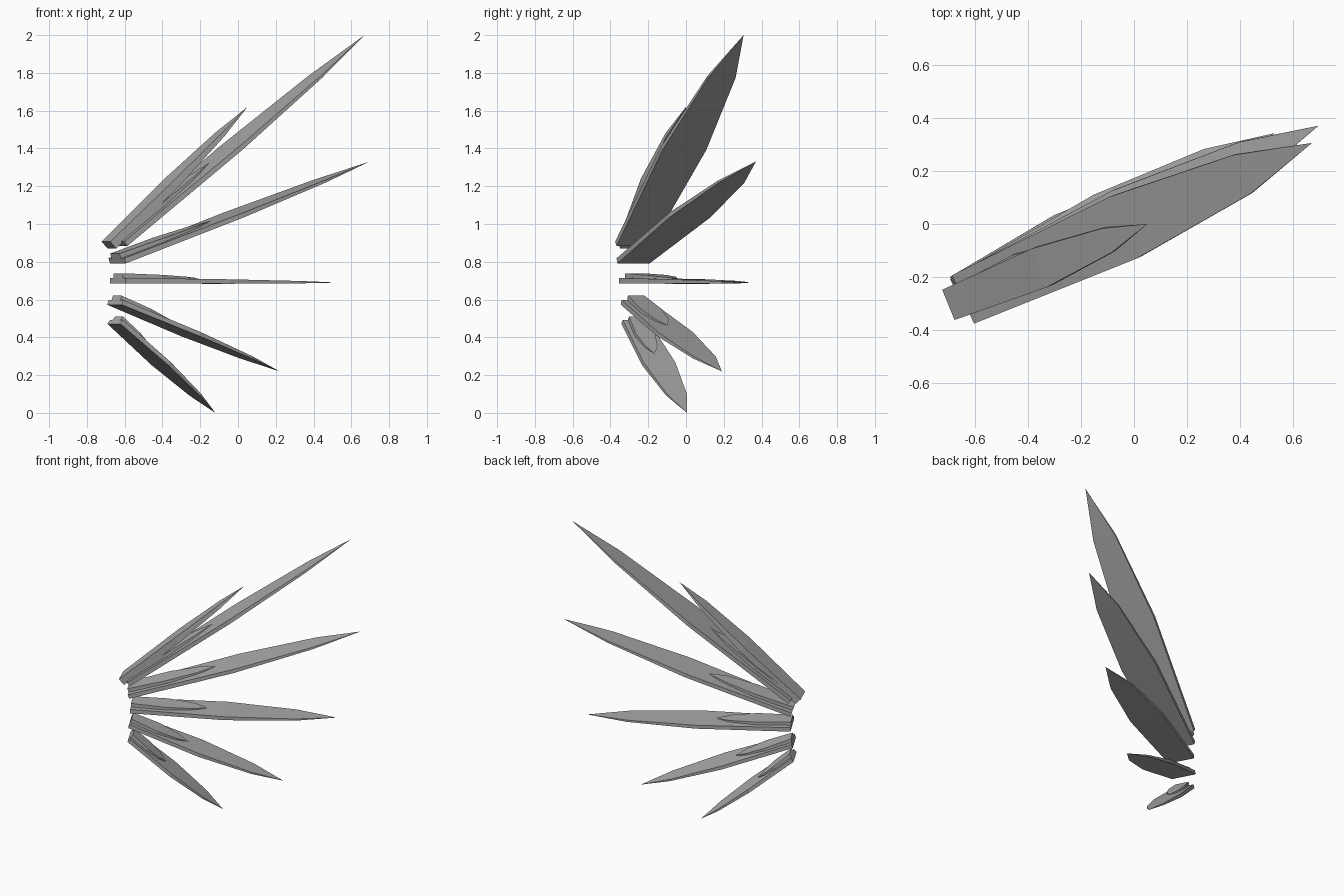
import bpy
import bmesh
from mathutils import Vector

old = bpy.data.objects.get("Cube")
if old:
    bpy.data.objects.remove(old, do_unlink=True)

grey = bpy.data.materials.new("feather_grey")
grey.use_nodes = True
colour = (0.4, 0.4, 0.4, 1)
grey.diffuse_color = colour
grey.node_tree.nodes["Principled BSDF"].inputs["Base Color"].default_value = colour

# Blade stations: fraction of length, width factor, thickness factor
STATIONS = [(0, 1, 1), (0.46, 1.27, 0.85), (0.8, 0.8, 0.45)]


def feather(name, base, tip, width, thick):
    """Flat blade with a square root end and a pointed tip."""
    base, tip = Vector(base), Vector(tip)
    along = tip - base
    side = along.cross(Vector((0, 0, 1))).normalized()
    up = side.cross(along).normalized()
    bm = bmesh.new()
    rings = []
    for f, w, t in STATIONS:
        centre = base + along * f
        rings.append([bm.verts.new(centre + side * (a * w * width / 2) + up * (b * t * thick / 2))
                      for a, b in ((-1, -1), (1, -1), (1, 1), (-1, 1))])
    point = bm.verts.new(tip)
    bm.faces.new(rings[0])
    for i in range(4):
        j = (i + 1) % 4
        for r, s in zip(rings, rings[1:]):
            bm.faces.new((r[i], r[j], s[j], s[i]))
        bm.faces.new((rings[-1][i], rings[-1][j], point))
    bmesh.ops.recalc_face_normals(bm, faces=bm.faces)
    mesh = bpy.data.meshes.new(name)
    bm.to_mesh(mesh)
    bm.free()
    mesh.materials.append(grey)
    bpy.context.collection.objects.link(bpy.data.objects.new(name, mesh))
    return up


# Long feathers of the fan, from top to bottom: root, tip, width, thickness
FAN = [
    ((-0.635, -0.28, 0.895), (0.67, 0.305, 2.0), 0.20, 0.030),
    ((-0.64, -0.28, 0.805), (0.695, 0.37, 1.33), 0.19, 0.029),
    ((-0.635, -0.275, 0.70), (0.53, 0.342, 0.69), 0.18, 0.028),
    ((-0.65, -0.27, 0.585), (0.22, 0.19, 0.22), 0.165, 0.027),
    ((-0.65, -0.272, 0.482), (-0.12, 0.005, 0.0), 0.15, 0.026),
]
for n, (root, end, width, thick) in enumerate(FAN, 1):
    up = feather(f"long_feather_{n}", root, end, width, thick)
    # Short covert feather lying on top of the long one
    lift = up * thick * 0.9
    root, end = Vector(root), Vector(end)
    feather(f"covert_feather_{n}", root + lift, root.lerp(end, 0.375) + lift * 0.6,
            width * 0.6, thick)

# Separate leading feather above the fan
feather("leading_feather", (-0.683, -0.298, 0.888), (0.05, 0, 1.62), 0.123, 0.05)
